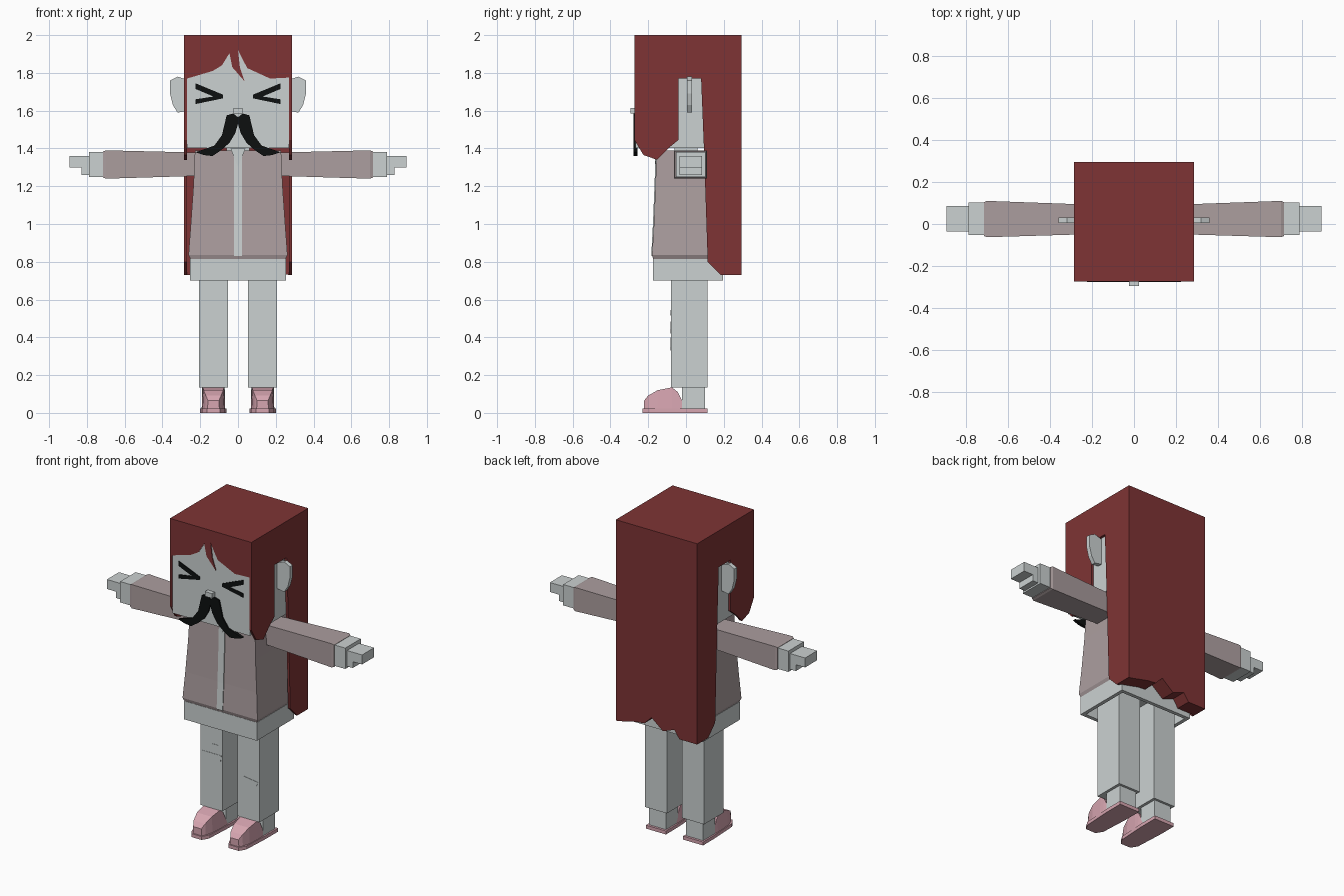
import bpy
import bmesh

cube = bpy.data.objects.get("Cube")
if cube:
    bpy.data.objects.remove(cube, do_unlink=True)


def material(name, red, green, blue):
    mat = bpy.data.materials.new(name)
    mat.use_nodes = True
    mat.diffuse_color = (red, green, blue, 1)
    shader = mat.node_tree.nodes["Principled BSDF"]
    shader.inputs["Base Color"].default_value = mat.diffuse_color
    return mat


PALE = material("pale grey", .6, .64, .64)
HAIR = material("dark red", .21, .034, .035)
SHIRT = material("dusty mauve", .41, .34, .345)
PINK = material("soft pink", .68, .38, .44)
BLACK = material("black", .004, .005, .005)


def place(axis, along, across, up):
    """Turn profile coordinates into a point for the given axis."""
    if axis == "x":
        return (along, across, up)
    if axis == "y":
        return (across, along, up)
    return (across, up, along)


def skin_rings(name, axis, rings, mat, mirror):
    """Join matching rings of (along, outline) into one closed solid."""
    bm = bmesh.new()
    loops = [
        [bm.verts.new(place(axis, along, across, up)) for across, up in outline]
        for along, outline in rings
    ]
    bm.faces.new(loops[0])
    bm.faces.new(loops[-1])
    for lower, upper in zip(loops, loops[1:]):
        for i in range(len(lower)):
            bm.faces.new((lower[i - 1], lower[i], upper[i], upper[i - 1]))
    bmesh.ops.recalc_face_normals(bm, faces=bm.faces)
    mesh = bpy.data.meshes.new(name)
    bm.to_mesh(mesh)
    bm.free()
    mesh.materials.append(mat)
    part = bpy.data.objects.new(name, mesh)
    bpy.context.collection.objects.link(part)
    if mirror:
        modifier = part.modifiers.new("mirror", "MIRROR")
        modifier.use_mirror_merge = False


def prism(name, axis, span, outline, mat, mirror=False):
    """Flat outline extruded along an axis."""
    rings = [(along, outline) for along in span]
    skin_rings(name, axis, rings, mat, mirror)


def loft(name, axis, sections, mat, mirror=False, taper=1):
    """Rectangles (along, low/high across, low/high up); taper narrows the upper edge."""
    rings = []
    for along, (left, right), (bottom, top) in sections:
        middle = (left + right) / 2
        half = (right - left) / 2 * taper
        outline = [(left, bottom), (right, bottom), (middle + half, top), (middle - half, top)]
        rings.append((along, outline))
    skin_rings(name, axis, rings, mat, mirror)


def box(name, x, y, z, mat, mirror=False):
    loft(name, "z", [(height, x, y) for height in z], mat, mirror)


def both(half):
    """Symmetric range about the centre."""
    return (-half, half)


# Shared levels of the head and hair
SIDE = .27
FACE = -.268
FRINGE = FACE - .005
BACK = .295
NAPE = .2
CROWN = 2
HAIR_END = .73

# Head and face
box("head", both(SIDE), (FACE, NAPE), (1.403, 1.98), PALE)
box("neck", both(.06), both(.06), (1.35, 1.42), PALE)
box("nose", both(.025), (-.295, FACE), (1.585, 1.615), PALE)
ear = [(.26, 1.76), (.32, 1.78), (.36, 1.76), (.36, 1.69), (.345, 1.63), (.32, 1.59), (.26, 1.6)]
prism("ears", "y", (.005, .032), ear, PALE, mirror=True)
eye = [(.225, 1.745), (.08, 1.685), (.08, 1.665), (.225, 1.635),
       (.225, 1.66), (.13, 1.675), (.225, 1.715)]
prism("shut_eyes", "y", (FACE - .005, FACE), eye, BLACK, mirror=True)
moustache = [(0, 1.565), (.025, 1.585), (.06, 1.575), (.085, 1.47), (.125, 1.415), (.225, 1.38),
             (.18, 1.365), (.135, 1.36), (.09, 1.39), (.045, 1.43), (.015, 1.48), (0, 1.53)]
prism("moustache", "y", (FACE - .009, FACE + .01), moustache, BLACK, mirror=True)

# Hair: top, fringe, side curtains and ragged back
box("hair_top", both(SIDE), (FACE, NAPE), (1.97, CROWN), HAIR)
fringe = [(-SIDE, CROWN), (-SIDE, 1.77), (-.135, 1.81), (-.085, 1.84), (-.045, 1.905),
          (-.03, 1.83), (.035, 1.755), (.01, 1.83), (0, 1.92), (.025, 1.87), (.05, 1.825),
          (.17, 1.77), (SIDE, 1.775), (SIDE, CROWN)]
prism("hair_fringe", "y", (FRINGE, FACE + .01), fringe, HAIR)
curtain = [(FRINGE, CROWN), (BACK, CROWN), (BACK, HAIR_END), (.185, HAIR_END), (.115, .8),
           (.095, 1.4), (.08, 1.77), (-.04, 1.77), (-.04, 1.445), (-.095, 1.4),
           (-.153, 1.34), (-.225, 1.365), (FRINGE, 1.445)]
prism("hair_sides", "x", (SIDE, .285), curtain, HAIR, mirror=True)
ragged_back = [(-SIDE, CROWN), (-SIDE, HAIR_END), (-.16, HAIR_END), (-.125, .78), (-.045, .75),
               (.035, .815), (.085, .765), (.14, .76), (SIDE, HAIR_END), (SIDE, CROWN)]
prism("hair_back", "y", (NAPE, BACK), ragged_back, HAIR)

# Jacket body with its front band and collar notch
jacket_back = .18
jacket = [
    (.81, both(.25), (-.172, jacket_back)),
    (.835, both(.262), (-.18, jacket_back)),
    (1, both(.25), (-.17, jacket_back)),
    (1.2, both(.236), (-.162, jacket_back)),
    (1.39, both(.228), (-.155, jacket_back)),
]
loft("jacket", "z", jacket, SHIRT)
band = [(-.184, .83), (-.175, 1), (-.167, 1.2), (-.16, 1.395), (-.14, 1.395), (-.14, .83)]
prism("jacket_front_band", "x", both(.021), band, PALE)
prism("collar_notch", "y", (-.164, -.15), [(-.04, 1.4), (.04, 1.4), (0, 1.3)], PALE)

# Arms: sleeve, wrist, palm and fingers
sleeve = [
    (.2, (-.048, .092), (1.255, 1.378)),
    (.7, (-.063, .11), (1.24, 1.39)),
    (.714, (-.058, .105), (1.246, 1.384)),
]
loft("sleeves", "x", sleeve, SHIRT, mirror=True)
hand_depth = (-.035, .085)
box("wrists", (.7, .788), (-.053, .102), (1.25, 1.382), PALE, mirror=True)
box("palms", (.78, .828), hand_depth, (1.26, 1.36), PALE, mirror=True)
box("fingers", (.82, .893), hand_depth, (1.3, 1.36), PALE, mirror=True)

# Hollow trouser waist, legs and ankles
inner = (both(.232), (-.152, .174))
outer = (both(.255), (-.175, .197))
waist = [(.79, *inner), (.7, *inner), (.7, *outer), (.815, *outer)]
loft("trouser_waist", "z", waist, PALE)
box("trouser_legs", (.053, .207), (-.08, .115), (.135, .82), PALE, mirror=True)
box("ankles", (.07, .19), (-.02, .1), (.02, .15), PALE, mirror=True)

# Torn patches on the knees
tear_depth = (-.082, -.076)
right_tear = [(-.2, .485), (-.06, .485), (-.065, .445), (-.12, .42), (-.175, .43)]
small_tear = [(-.145, .515), (-.12, .545), (-.08, .545), (-.08, .525)]
left_tear = [(.06, .375), (.085, .4), (.195, .385), (.185, .35), (.135, .33), (.085, .345)]
prism("right_knee_tear", "y", tear_depth, right_tear, PALE)
prism("right_small_tear", "y", tear_depth, small_tear, PALE)
prism("left_knee_tear", "y", tear_depth, left_tear, PALE)

# Shoes: faceted toe cap over a flat sole
instep = (.067, .193)
base = .01
shoe = [
    (-.222, (.098, .162), (base, .065)),
    (-.2, (.085, .175), (base, .092)),
    (-.15, (.072, .188), (base, .12)),
    (-.075, instep, (base, .135)),
    (-.045, instep, (base, .112)),
    (0, instep, (base, .024)),
]
loft("shoe_uppers", "y", shoe, PINK, mirror=True, taper=.9)
sole = [(.095, -.23), (.165, -.23), (.19, -.19), (.2, 0), (.2, .115),
        (.06, .115), (.06, 0), (.07, -.19)]
prism("shoe_soles", "z", (0, .022), sole, PINK, mirror=True)
